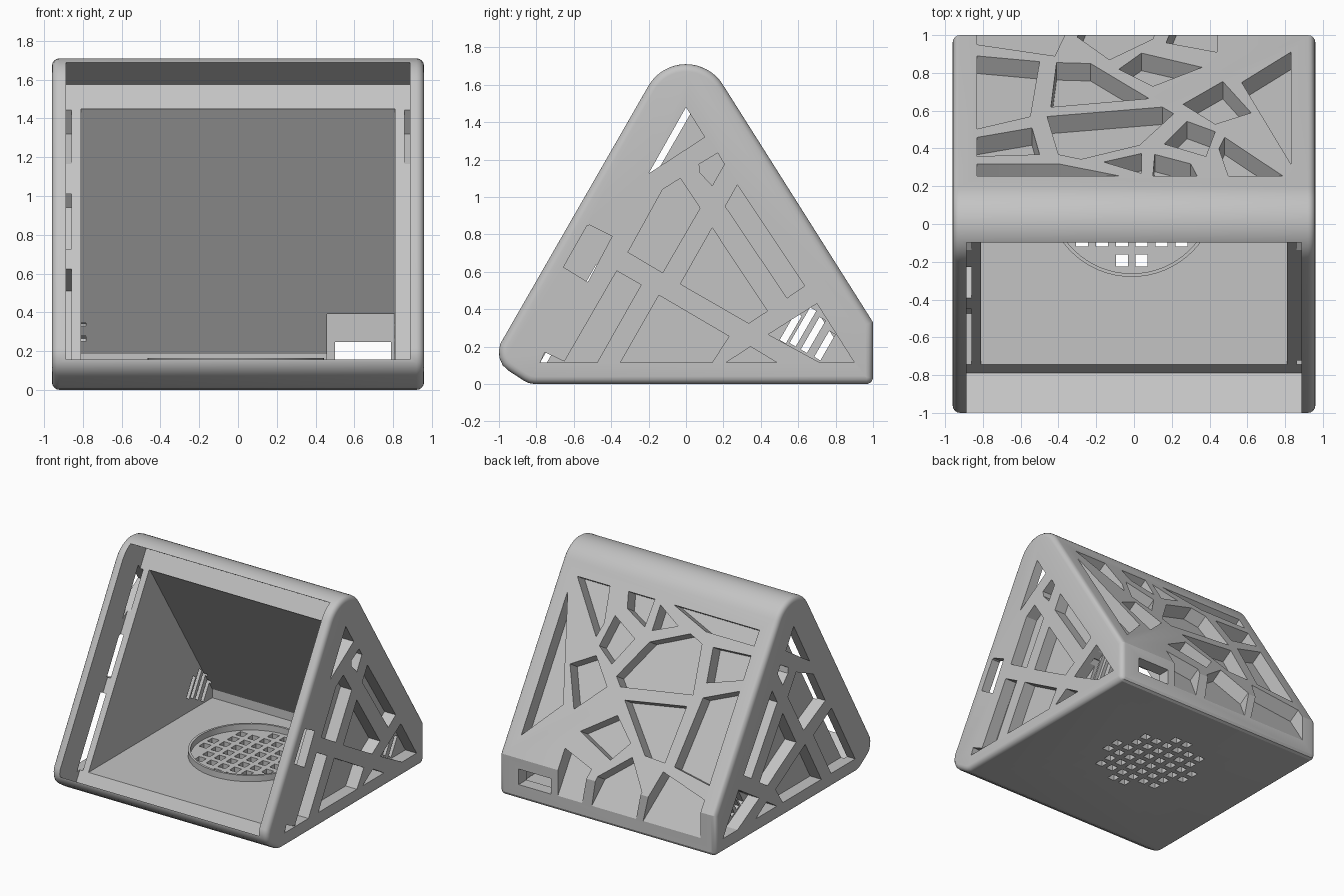
import bpy, bmesh, math
from mathutils import Vector, Matrix

grey = bpy.data.materials.new("light_grey")
grey.diffuse_color = (0.55, 0.55, 0.55, 1)


def finish(bm, name):
    bmesh.ops.recalc_face_normals(bm, faces=bm.faces)
    me = bpy.data.meshes.new(name)
    bm.to_mesh(me)
    bm.free()
    ob = bpy.data.objects.new(name, me)
    bpy.context.collection.objects.link(ob)
    me.materials.append(grey)
    return ob


def prism(bm, pts, offset):
    """Closed prism: polygon pts swept along offset."""
    off = Vector(offset)
    a = [bm.verts.new(p) for p in pts]
    b = [bm.verts.new(Vector(p) + off) for p in pts]
    bm.faces.new(a)
    bm.faces.new(b[::-1])
    n = len(a)
    for i in range(n):
        bm.faces.new((a[i], b[i], b[(i + 1) % n], a[(i + 1) % n]))


def box(bm, center, size, rot=0.0):
    m = Matrix.Translation(center) @ Matrix.Rotation(rot, 4, 'X') @ Matrix.Diagonal((*size, 1))
    bmesh.ops.create_cube(bm, size=1, matrix=m)


def apply_mod(ob, kind, **settings):
    mod = ob.modifiers.new(kind, kind)
    for k, v in settings.items():
        setattr(mod, k, v)
    bpy.context.view_layer.objects.active = ob
    bpy.ops.object.modifier_apply(modifier=mod.name)


def cut(ob, bm):
    cutter = finish(bm, "cutter")
    apply_mod(ob, 'BOOLEAN', operation='DIFFERENCE', solver='EXACT', object=cutter)
    bpy.data.objects.remove(cutter)


# Housing: rounded triangular profile swept across the width
profile = [(-0.81, 0), (0.97, 0), (0.99, 0.01), (1, 0.03), (1, 0.33)]
for i in range(17):
    a = math.radians(32 + i * (150 - 32) / 16)
    profile.append((0.232 * math.cos(a), 1.478 + 0.232 * math.sin(a)))
profile += [(-0.993, 0.215), (-1, 0.18), (-0.998, 0.14), (-0.98, 0.1), (-0.95, 0.072),
            (-0.87, 0.02), (-0.84, 0.005)]
bm = bmesh.new()
prism(bm, [(-0.96, y, z) for y, z in profile], (1.92, 0, 0))
housing = finish(bm, "housing")
apply_mod(housing, 'BEVEL', width=0.04, segments=4, limit_method='ANGLE',
          angle_limit=math.radians(60))

# Screen recess in the sloped front
bm = bmesh.new()
nose = [(-0.79, 0.035), (0.099, 1.575)]
recess = nose + [(y - 0.52, z + 0.3) for y, z in reversed(nose)]
prism(bm, [(-0.887, y, z) for y, z in recess], (1.774, 0, 0))
cut(housing, bm)

# Inner chamber
bm = bmesh.new()
chamber = [(-0.78, 0.115), (0.83, 0.115), (0.83, 0.185), (0.035, 1.45), (0, 1.45)]
prism(bm, [(-0.81, y, z) for y, z in chamber], (1.62, 0, 0))
cut(housing, bm)

# Pocket behind the socket, then the socket opening
bm = bmesh.new()
box(bm, (0.634, 0.7, 0.252), (0.348, 0.4, 0.276))
cut(housing, bm)
bm = bmesh.new()
box(bm, (0.645, 0.95, 0.183), (0.29, 0.3, 0.125))
cut(housing, bm)

# Side cells (y, z), shared by both sides
shared = [
    [(0, 1.48), (0.10, 1.32), (-0.20, 1.125)],
    [(0.07, 1.175), (0.17, 1.235), (0.205, 1.175), (0.14, 1.06), (0.075, 1.13)],
    [(0.275, 1.065), (0.635, 0.525), (0.54, 0.46), (0.21, 0.95)],
    [(0.14, 0.835), (0.435, 0.39), (0.335, 0.325), (-0.03, 0.535)],
    [(-0.145, 0.475), (0.23, 0.255), (0.14, 0.115), (-0.35, 0.115)],
    [(0.345, 0.2), (0.485, 0.115), (0.215, 0.115)],
    [(0.70, 0.43), (0.90, 0.115), (0.715, 0.115), (0.44, 0.265)],
]
right_only = [
    [(-0.03, 1.10), (0.075, 0.94), (-0.125, 0.595), (-0.31, 0.705), (-0.125, 1.04)],
    [(-0.515, 0.85), (-0.395, 0.79), (-0.525, 0.545), (-0.655, 0.625), (-0.53, 0.845)],
    [(-0.78, 0.115), (-0.755, 0.17), (-0.65, 0.12), (-0.37, 0.605), (-0.24, 0.53),
     (-0.475, 0.115)],
]
left_only = [
    [(-0.03, 1.10), (0.075, 0.94), (-0.125, 0.595), (-0.40, 0.73), (-0.25, 1.0)],
    [(-0.78, 0.115), (-0.48, 0.64), (-0.25, 0.51), (-0.475, 0.115)],
]
for side, extra in ((1, right_only), (-1, left_only)):
    bm = bmesh.new()
    for cell in shared + extra:
        prism(bm, [(side * 0.86, y, z) for y, z in cell], (side * 0.2, 0, 0))
    cut(housing, bm)

# Slanted vent slots through both side walls
bm = bmesh.new()
for y, z, length in ((0.56, 0.30, 0.17), (0.625, 0.305, 0.22),
                     (0.68, 0.262, 0.2), (0.742, 0.205, 0.16)):
    for side in (1, -1):
        box(bm, (side * 0.845, y, z), (0.12, length, 0.038), math.radians(60))
cut(housing, bm)

# Back cells (x, y) laid on the sloped back
back_cells = [
    [(-0.83, 0.95), (-0.42, 0.89), (-0.30, 1.13), (-0.83, 1.13)],
    [(-0.30, 0.99), (-0.13, 0.87), (0.10, 0.98), (0.15, 1.13), (-0.24, 1.13)],
    [(0.04, 0.905), (0.36, 0.83), (0.10, 0.73), (-0.08, 0.82)],
    [(0.17, 0.96), (0.44, 0.91), (0.44, 1.13), (0.24, 1.13)],
    [(0.57, 0.75), (0.83, 0.91), (0.83, 0.32)],
    [(0.26, 0.635), (0.47, 0.755), (0.62, 0.59), (0.43, 0.53)],
    [(-0.41, 0.855), (-0.23, 0.85), (0.08, 0.665), (-0.44, 0.62)],
    [(-0.83, 0.89), (-0.50, 0.86), (-0.55, 0.57), (-0.83, 0.505)],
    [(-0.46, 0.57), (0.15, 0.62), (0.21, 0.585), (0.03, 0.42), (-0.28, 0.345), (-0.40, 0.37)],
    [(-0.83, 0.46), (-0.54, 0.51), (-0.50, 0.37), (-0.83, 0.36)],
    [(-0.83, 0.32), (-0.40, 0.32), (-0.07, 0.255), (-0.83, 0.255)],
    [(-0.16, 0.33), (0.04, 0.375), (0.04, 0.27)],
    [(0.28, 0.545), (0.43, 0.49), (0.38, 0.36), (0.16, 0.425)],
    [(0.11, 0.37), (0.30, 0.32), (0.335, 0.255), (0.10, 0.255)],
    [(0.45, 0.40), (0.48, 0.46), (0.79, 0.255), (0.50, 0.255)],
]
normal = Vector((0, 0.846, 0.533))
bm = bmesh.new()
for cell in back_cells:
    pts = [Vector((x, y, 0.33 + (1 - y) * 1.5875)) - normal * 0.11 for x, y in cell]
    prism(bm, pts, normal * 0.25)
cut(housing, bm)

# Speaker holes through the floor, filling a disc
cx, cy, pitch = -0.012, 0.175, 0.105
bm = bmesh.new()
for i in range(8):
    for j in range(8):
        u, v = i - 3.5, j - 3.5
        if math.hypot(u, v) < 3.6:
            box(bm, (cx + u * pitch, cy + v * pitch, 0.05), (0.064, 0.064, 0.3))
cut(housing, bm)

# Raised ring around the speaker
bm = bmesh.new()
n = 64
loops = [[bm.verts.new((cx + r * math.cos(2 * math.pi * k / n),
                        cy + r * math.sin(2 * math.pi * k / n), z)) for k in range(n)]
         for r, z in ((0.455, 0.11), (0.455, 0.165), (0.437, 0.165), (0.437, 0.11))]
for i in range(4):
    p, q = loops[i], loops[(i + 1) % 4]
    for k in range(n):
        bm.faces.new((p[k], p[(k + 1) % n], q[(k + 1) % n], q[k]))
ring = finish(bm, "speaker_ring")

# Smooth the rounded parts, keep edges sharp
for ob in (housing, ring):
    bpy.ops.object.select_all(action='DESELECT')
    ob.select_set(True)
    bpy.context.view_layer.objects.active = ob
    bpy.ops.object.shade_smooth_by_angle(angle=math.radians(25))
